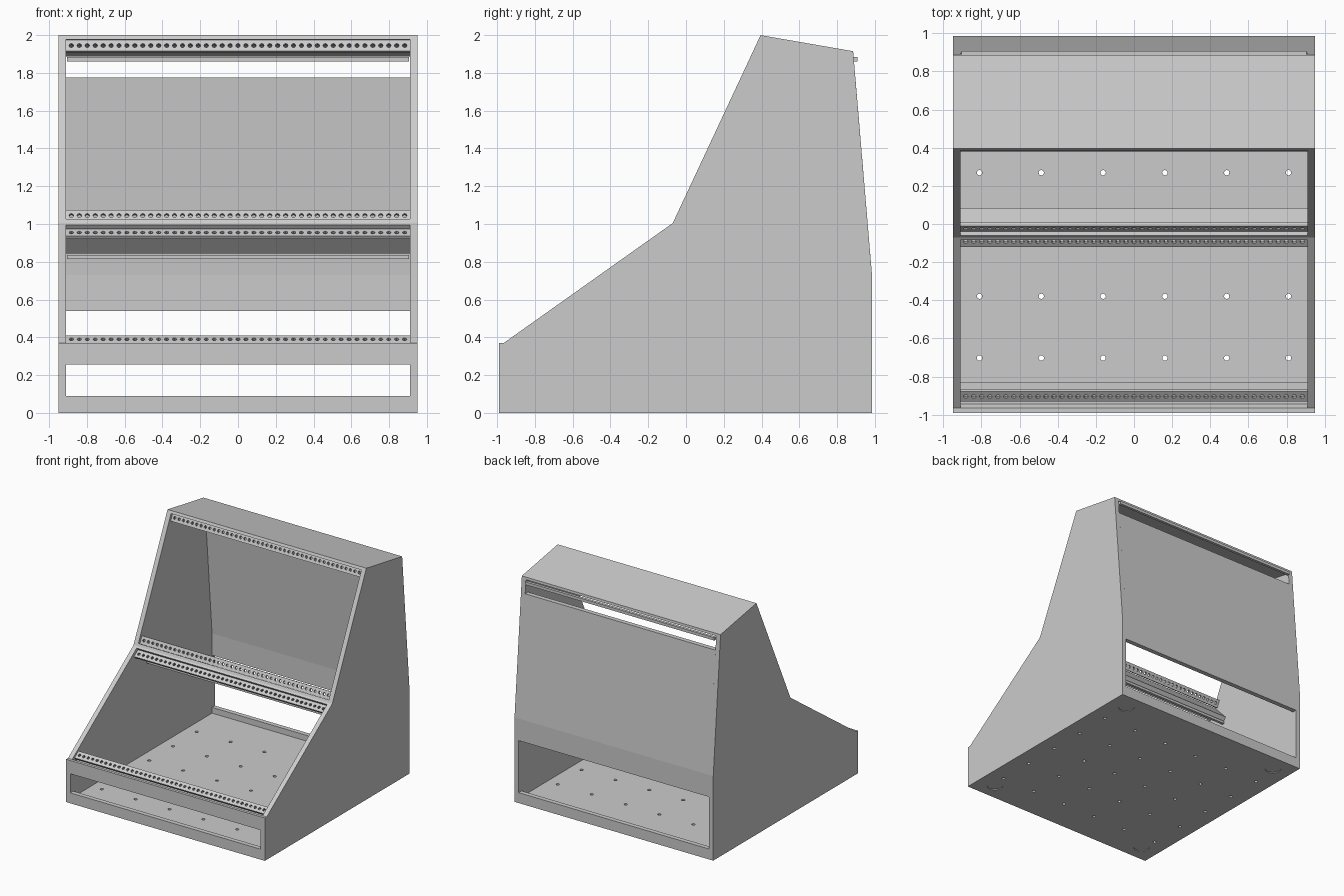
import bpy, bmesh, math
from mathutils import Matrix

if "Cube" in bpy.data.objects:
    bpy.data.objects.remove(bpy.data.objects["Cube"])

grey = bpy.data.materials.new("light grey")
grey.diffuse_color = (0.6, 0.6, 0.6, 1)
grey.use_nodes = True
grey.node_tree.nodes["Principled BSDF"].inputs["Base Color"].default_value = grey.diffuse_color

INNER, OUTER = 0.91, 0.95


def finish(name, bm):
    bmesh.ops.recalc_face_normals(bm, faces=bm.faces)
    me = bpy.data.meshes.new(name)
    bm.to_mesh(me)
    bm.free()
    me.materials.append(grey)
    ob = bpy.data.objects.new(name, me)
    bpy.context.collection.objects.link(ob)
    return ob


def extrude_x(name, profile, x0=-INNER, x1=INNER):
    """Extrude a (y, z) profile along x."""
    bm = bmesh.new()
    face = bm.faces.new([bm.verts.new((x0, y, z)) for y, z in profile])
    new = bmesh.ops.extrude_face_region(bm, geom=[face])["geom"]
    bmesh.ops.translate(bm, vec=(x1 - x0, 0, 0),
                        verts=[v for v in new if isinstance(v, bmesh.types.BMVert)])
    return finish(name, bm)


def box(y0, y1, z0, z1):
    return [(y0, z0), (y1, z0), (y1, z1), (y0, z1)]


def drill(ob, points, radius, depth, sides):
    """Cut round holes along local z at the given points."""
    bm = bmesh.new()
    for p in points:
        bmesh.ops.create_cone(bm, cap_ends=True, segments=sides, radius1=radius,
                              radius2=radius, depth=depth, matrix=Matrix.Translation(p))
    cutter = finish(ob.name + "_cutter", bm)
    cutter.hide_render = True
    mod = ob.modifiers.new("holes", 'BOOLEAN')
    mod.operation, mod.solver, mod.object = 'DIFFERENCE', 'EXACT', cutter
    bpy.context.view_layer.objects.active = ob
    bpy.ops.object.modifier_apply(modifier=mod.name)
    bpy.data.objects.remove(cutter)


# Side walls
side = [(-0.99, 0), (0.985, 0), (0.985, 0.73), (0.885, 1.915),
        (0.395, 2.0), (-0.07, 1.005), (-0.965, 0.37), (-0.99, 0.37)]
extrude_x("left_side", side, -OUTER, -INNER)
extrude_x("right_side", side, INNER, OUTER)

# Floor with vent holes and shallow foot recesses
floor = extrude_x("floor", box(-0.99, 0.985, 0, 0.04))
drill(floor, [(-0.81 + 0.324 * i, -0.703 + 0.324 * j, 0.02)
              for i in range(6) for j in range(5)], 0.014, 0.2, 12)
drill(floor, [(x, y, 0) for x in (-0.785, 0.785) for y in (-0.84, 0.84)], 0.065, 0.012, 24)

# Sills under the front and back openings
extrude_x("front_sill", box(-0.99, -0.95, 0.04, 0.09))
extrude_x("back_sill", box(0.945, 0.985, 0.04, 0.09))

# Front lip above the slot
extrude_x("front_lip", [(-0.99, 0.255), (-0.99, 0.37), (-0.965, 0.37),
                        (-0.945, 0.34), (-0.83, 0.34), (-0.87, 0.255)])

# Back panel, bent along the side outline
extrude_x("back_panel", [(0.985, 0.54), (0.985, 0.73), (0.897, 1.775),
                         (0.857, 1.775), (0.945, 0.73), (0.945, 0.54)])

# Top panel
extrude_x("top_panel", [(0.395, 2.0), (0.885, 1.915), (0.887, 1.893),
                        (0.845, 1.886), (0.385, 1.978)])

# Divider between the two bays
extrude_x("divider", [(-0.07, 1.005), (-0.084, 0.995), (-0.07, 0.978),
                      (0.062, 0.845), (0.085, 0.874), (-0.06, 1.026)])

# Thin support bars
extrude_x("back_bar", box(0.883, 0.907, 1.86, 1.885), -0.905, 0.905)
extrude_x("divider_bar", box(0.05, 0.073, 0.815, 0.837), -0.905, 0.905)


# Perforated mounting rails
def rail(name, y, z, dy, dz):
    bm = bmesh.new()
    bmesh.ops.create_cube(bm, size=1, matrix=Matrix.Diagonal((2 * INNER, 0.066, 0.02, 1)))
    ob = finish(name, bm)
    drill(ob, [(-0.882 + 0.042 * i, 0, 0) for i in range(43)], 0.012, 0.1, 8)
    a = math.atan2(dz, dy)
    # sink the rail so its face passes through (y, z)
    ob.data.transform(Matrix.Translation((0, y, z)) @ Matrix.Rotation(a, 4, 'X')
                      @ Matrix.Translation((0, 0, -0.01)))


rail("lower_bay_bottom_rail", -0.905, 0.39, 0.895, 0.635)
rail("lower_bay_top_rail", -0.093, 0.955, 0.895, 0.635)
rail("upper_bay_bottom_rail", -0.025, 1.045, 0.465, 0.995)
rail("upper_bay_top_rail", 0.395, 1.945, 0.465, 0.995)
